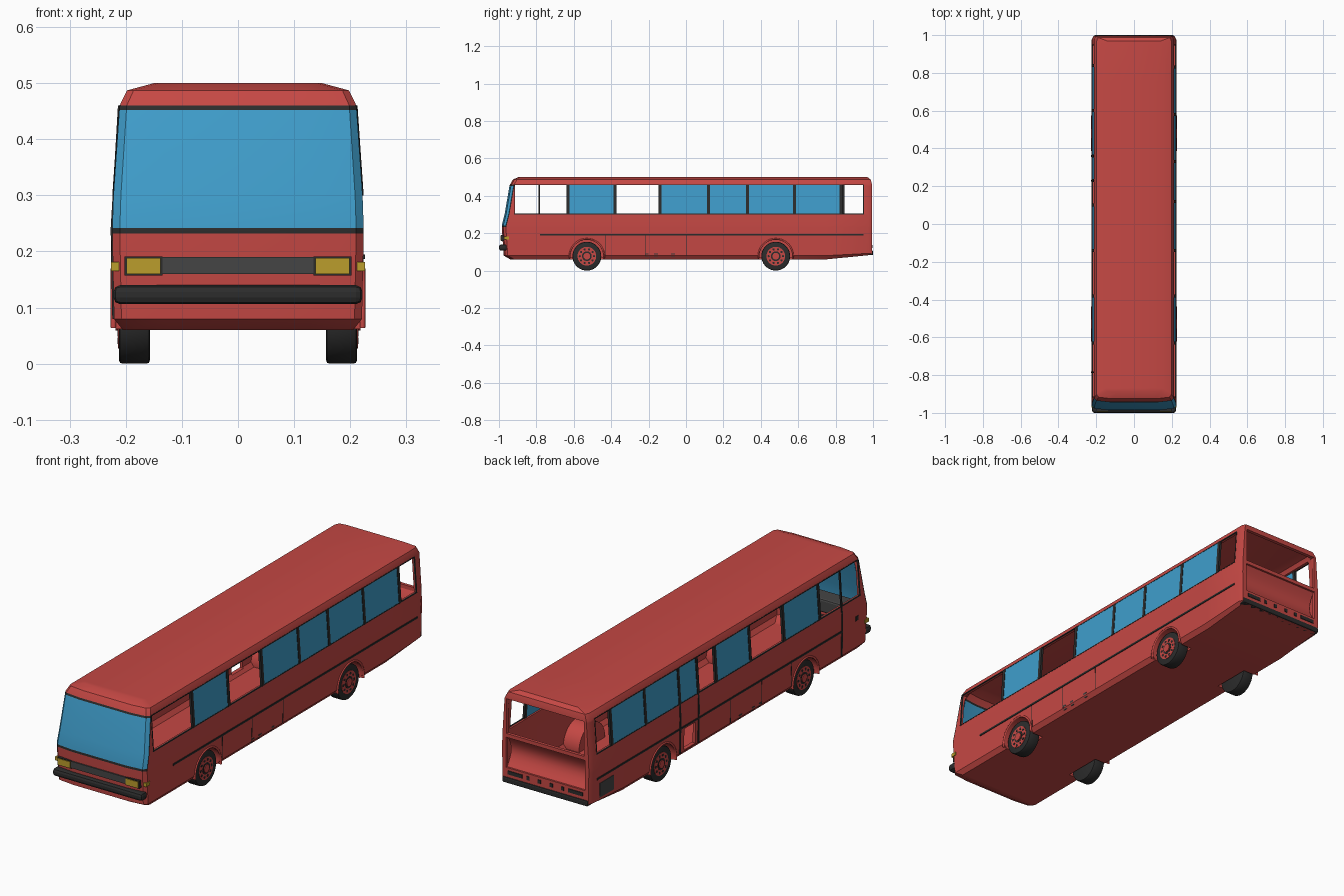
import bpy, bmesh, math
from mathutils import Matrix, Vector

if "Cube" in bpy.data.objects:
    bpy.data.objects.remove(bpy.data.objects["Cube"])


def material(name, rgb):
    m = bpy.data.materials.new(name)
    m.use_nodes = True
    m.diffuse_color = (*rgb, 1)
    m.node_tree.nodes["Principled BSDF"].inputs["Base Color"].default_value = (*rgb, 1)
    return m


RED = material("coach red", (0.56, 0.065, 0.058))
BLACK = material("trim black", (0.025, 0.025, 0.025))
BLUE = material("window blue", (0.05, 0.34, 0.6))
YELLOW = material("lamp yellow", (0.5, 0.34, 0.025))
GREY = material("grille grey", (0.06, 0.06, 0.06))


def finish(bm, name, *mats):
    bmesh.ops.recalc_face_normals(bm, faces=bm.faces)
    mesh = bpy.data.meshes.new(name)
    bm.to_mesh(mesh)
    bm.free()
    for m in mats:
        mesh.materials.append(m)
    ob = bpy.data.objects.new(name, mesh)
    bpy.context.collection.objects.link(ob)
    return ob


def smooth(ob, angle=30):
    bpy.ops.object.select_all(action="DESELECT")
    ob.select_set(True)
    bpy.context.view_layer.objects.active = ob
    bpy.ops.object.shade_smooth_by_angle(angle=math.radians(angle))


def box(name, lo, hi, mat, bevel=0):
    bm = bmesh.new()
    lo, hi = Vector(lo), Vector(hi)
    bmesh.ops.create_cube(bm, size=1, matrix=Matrix.LocRotScale((lo + hi) / 2, None, hi - lo))
    if bevel:
        bmesh.ops.bevel(bm, geom=bm.edges[:], offset=bevel, segments=2, affect="EDGES", profile=0.5)
    return finish(bm, name, mat)


def disc(name, x0, x1, y, z, r, mat, sides=32, bevel=0):
    """Cylinder lying along x."""
    bm = bmesh.new()
    bmesh.ops.create_cone(bm, cap_ends=True, segments=sides, radius1=r, radius2=r, depth=abs(x1 - x0),
                          matrix=Matrix.Translation(((x0 + x1) / 2, y, z)) @ Matrix.Rotation(math.pi / 2, 4, "Y"))
    if bevel:
        rims = [e for e in bm.edges if abs(e.verts[0].co.x - e.verts[1].co.x) < 1e-5]
        bmesh.ops.bevel(bm, geom=rims, offset=bevel, segments=2, affect="EDGES", profile=0.5)
    ob = finish(bm, name, mat)
    smooth(ob)
    return ob


# Half cross-section (x, z) with the nose and tail position of each row
ROWS = [(0.205, 0.06), (0.221, 0.08), (0.224, 0.232), (0.224, 0.242), (0.222, 0.3),
        (0.2115, 0.452), (0.211, 0.46), (0.198, 0.487), (0.15, 0.5)]
NOSE = [-0.94, -0.975, -0.985, -0.985, -0.97, -0.944, -0.941, -0.925, -0.895]
TAIL = [0.995] * 7 + [0.987, 0.97]
LIFT = [0.022, 0.012] + [0] * 7


def side_x(z):
    for (xa, za), (xb, zb) in zip(ROWS, ROWS[1:]):
        if z <= zb:
            return xa + (xb - xa) * (z - za) / (zb - za)


def hull(name):
    """Loft from nose to tail, with the windscreen as coloured faces."""
    stations = [[(x * s, n + d, z) for (x, z), n in zip(ROWS, NOSE)]
                for s, d in ((0.6, 0), (0.94, 0.008), (1, 0.022), (1, 0.026))]
    stations.append([(x, 0.75, z) for x, z in ROWS])
    stations += [[(x * s, t - d, z + up) for (x, z), t, up in zip(ROWS, TAIL, LIFT)]
                 for s, d in ((1, 0.02), (0.96, 0))]
    bm = bmesh.new()
    rings = [[bm.verts.new(p) for p in st] + [bm.verts.new((-p[0], p[1], p[2])) for p in reversed(st)]
             for st in stations]
    n, top = len(rings[0]), len(ROWS) - 1

    def paint(face, k, row):
        if k < 3 and 2 <= row <= 5:
            face.material_index = 2 if row in (3, 4) and k < 2 else 1

    for k, (a, b) in enumerate(zip(rings, rings[1:])):
        for j in range(n):
            q = (j + 1) % n
            paint(bm.faces.new((a[j], a[q], b[q], b[j])), k, j if j <= top else 2 * top - j)
    for k, r in ((0, rings[0]), (len(rings), rings[-1])):
        for i in range(top):
            paint(bm.faces.new((r[i], r[i + 1], r[n - 2 - i], r[n - 1 - i])), k, i)
    return finish(bm, name, RED, BLACK, BLUE)


# Body shell: hollowed, with window band, rear opening, door opening and arches cut out
AXLES = (-0.53, 0.48)
WHEEL_Z = 0.077
body = hull("body_shell")
cavity = hull("cavity_cutter")
for v in cavity.data.vertices:
    v.co = (v.co.x * 0.94, v.co.y * 0.986, 0.28 + (v.co.z - 0.28) * 0.95)
cutters = [cavity,
           box("side_window_cutter", (-0.4, -0.915, 0.302), (0.4, 0.948, 0.458), RED),
           box("rear_window_cutter", (-0.192, 0.9, 0.302), (0.192, 1.2, 0.458), RED),
           box("rear_panel_cutter", (-0.195, 0.96, 0.15), (0.195, 1.2, 0.285), RED),
           box("door_cutter", (-0.4, 0.25, 0.085), (-0.19, 0.33, 0.18), RED)]
for y in AXLES:
    for s in (1, -1):
        cutters.append(disc("arch_cutter", s * 0.15, s * 0.4, y, WHEEL_Z, 0.09, RED, 40))
bpy.context.view_layer.objects.active = body
for c in cutters:
    mod = body.modifiers.new("cut", "BOOLEAN")
    mod.operation, mod.solver, mod.object = "DIFFERENCE", "EXACT", c
    bpy.ops.object.modifier_apply(modifier=mod.name)
    bpy.data.objects.remove(c)
smooth(body)


def slab(name, s, y0, y1, z0, z1, mat, out=0.002, thick=0.006):
    """Plate that follows the slope of the side wall."""
    bm = bmesh.new()
    bmesh.ops.create_cube(bm, size=2)
    for v in bm.verts:
        a, b, c = v.co
        z = z1 if c > 0 else z0
        v.co = (s * (side_x(z) + (out if a > 0 else out - thick)), y1 if b > 0 else y0, z)
    return finish(bm, name, mat)


# Side glazing: panes, posts and frame lines; gaps stay open
PANES = {1: [(-0.63, -0.38), (-0.14, 0.12), (0.12, 0.33), (0.33, 0.58), (0.58, 0.83)],
         -1: [(-0.63, -0.38), (-0.14, 0.1), (0.23, 0.36), (0.36, 0.6), (0.6, 0.84)]}
for s, panes in PANES.items():
    for a, b in panes:
        slab("side_window", s, a, b, 0.3, 0.46, BLUE, 0)
    for y in sorted({e for p in panes for e in p}):
        slab("window_post", s, y - 0.008, y + 0.008, 0.3, 0.46, BLACK, 0.002, 0.01)
    for z in (0.3, 0.457):
        slab("window_frame", s, -0.92, 0.95, z, z + 0.004, BLACK, 0.001)
    for y in (-0.918, 0.946):
        slab("window_frame", s, y, y + 0.005, 0.3, 0.46, BLACK, 0.001)
    slab("side_moulding", s, -0.78, 0.95, 0.187, 0.195, BLACK, 0.003)
    # Luggage doors
    for y in (-0.43, -0.22, 0):
        slab("luggage_seam", s, y, y + 0.003, 0.08, 0.187, BLACK, 0.0008)
    for y in (-0.21, -0.16, -0.07):
        slab("luggage_handle", s, y - 0.01, y + 0.01, 0.072, 0.092, GREY)

# Doors and vent on the right side
for y in (-0.785, 0.23, 0.36):
    for z0, z1 in ((0.08, 0.24), (0.24, 0.46)):
        slab("door_seam", -1, y - 0.004, y + 0.004, z0, z1, BLACK, 0.003)
slab("door_handle", -1, -0.9, -0.88, 0.2, 0.22, BLACK)
slab("engine_vent", -1, 0.83, 0.93, 0.1, 0.165, GREY)

# Wheels with arch housings and lips
for y in AXLES:
    for s in (1, -1):
        disc("tyre", s * 0.157, s * 0.212, y, WHEEL_Z, 0.077, BLACK, 36, 0.006)
        disc("wheel_rim", s * 0.2, s * 0.2135, y, WHEEL_Z, 0.05, RED)
        disc("wheel_recess", s * 0.2, s * 0.2145, y, WHEEL_Z, 0.026, BLACK)
        disc("wheel_hub", s * 0.2, s * 0.218, y, WHEEL_Z, 0.018, RED, 16)
        for i in range(10):
            t = i * math.tau / 10
            disc("rim_hole", s * 0.208, s * 0.2145, y + 0.038 * math.cos(t),
                 WHEEL_Z + 0.038 * math.sin(t), 0.006, BLACK, 8)
        housing = disc("wheel_housing", s * 0.13, s * 0.218, y, WHEEL_Z, 0.092, RED, 40)
        bm = bmesh.new()
        bm.from_mesh(housing.data)
        bmesh.ops.delete(bm, geom=[f for f in bm.faces if s * f.normal.x > 0.9], context="FACES")
        bmesh.ops.bisect_plane(bm, geom=bm.verts[:] + bm.edges[:] + bm.faces[:], plane_co=(0, 0, 0.062),
                               plane_no=(0, 0, -1), clear_outer=True)
        bm.to_mesh(housing.data)
        bm.free()
        curve = bpy.data.curves.new("arch_lip", "CURVE")
        curve.dimensions, curve.bevel_depth, curve.bevel_resolution = "3D", 0.005, 1
        sp = curve.splines.new("POLY")
        sp.points.add(20)
        for i, p in enumerate(sp.points):
            t = math.radians(-8 + 196 * i / 20)
            p.co = (s * 0.222, y + 0.092 * math.cos(t), WHEEL_Z + 0.092 * math.sin(t), 1)
        curve.materials.append(RED)
        bpy.context.collection.objects.link(bpy.data.objects.new("arch_lip", curve))

# Front: grille, lamps, bumper
box("grille", (-0.135, -0.988, 0.16), (0.135, -0.97, 0.19), GREY)
box("front_bumper", (-0.222, -1, 0.106), (0.222, -0.955, 0.14), BLACK, 0.012)
for s in (1, -1):
    xs = sorted((s * 0.135, s * 0.202))
    box("headlamp_frame", (xs[0], -0.989, 0.157), (xs[1], -0.96, 0.191), BLACK)
    box("headlamp", (xs[0] + 0.003, -0.992, 0.16), (xs[1] - 0.003, -0.96, 0.188), YELLOW)
    xs = sorted((s * 0.212, s * 0.226))
    box("turn_lamp", (xs[0], -0.972, 0.165), (xs[1], -0.945, 0.181), YELLOW)
box("dashboard", (-0.2, -0.95, 0.2), (0.2, -0.87, 0.26), GREY, 0.008)

# Rear: concave panel, lamp slots and bumper
bm = bmesh.new()
strip = []
for i in range(9):
    t = i / 8
    y, z = 0.988 - 0.03 * math.sin(math.pi * t), 0.148 + 0.14 * t
    strip.append([bm.verts.new((x, y, z)) for x in (-0.196, 0.196)])
for a, b in zip(strip, strip[1:]):
    bm.faces.new((a[0], a[1], b[1], b[0]))
smooth(finish(bm, "rear_panel", RED), 40)
for s in (1, -1):
    for x, w in ((0.15, 0.035), (0.085, 0.007), (0.03, 0.007)):
        box("rear_lamp_slot", (s * x - w, 0.99, 0.122), (s * x + w, 0.998, 0.138), BLACK)
box("rear_bumper", (-0.212, 0.965, 0.082), (0.212, 1, 0.108), BLACK, 0.006)
